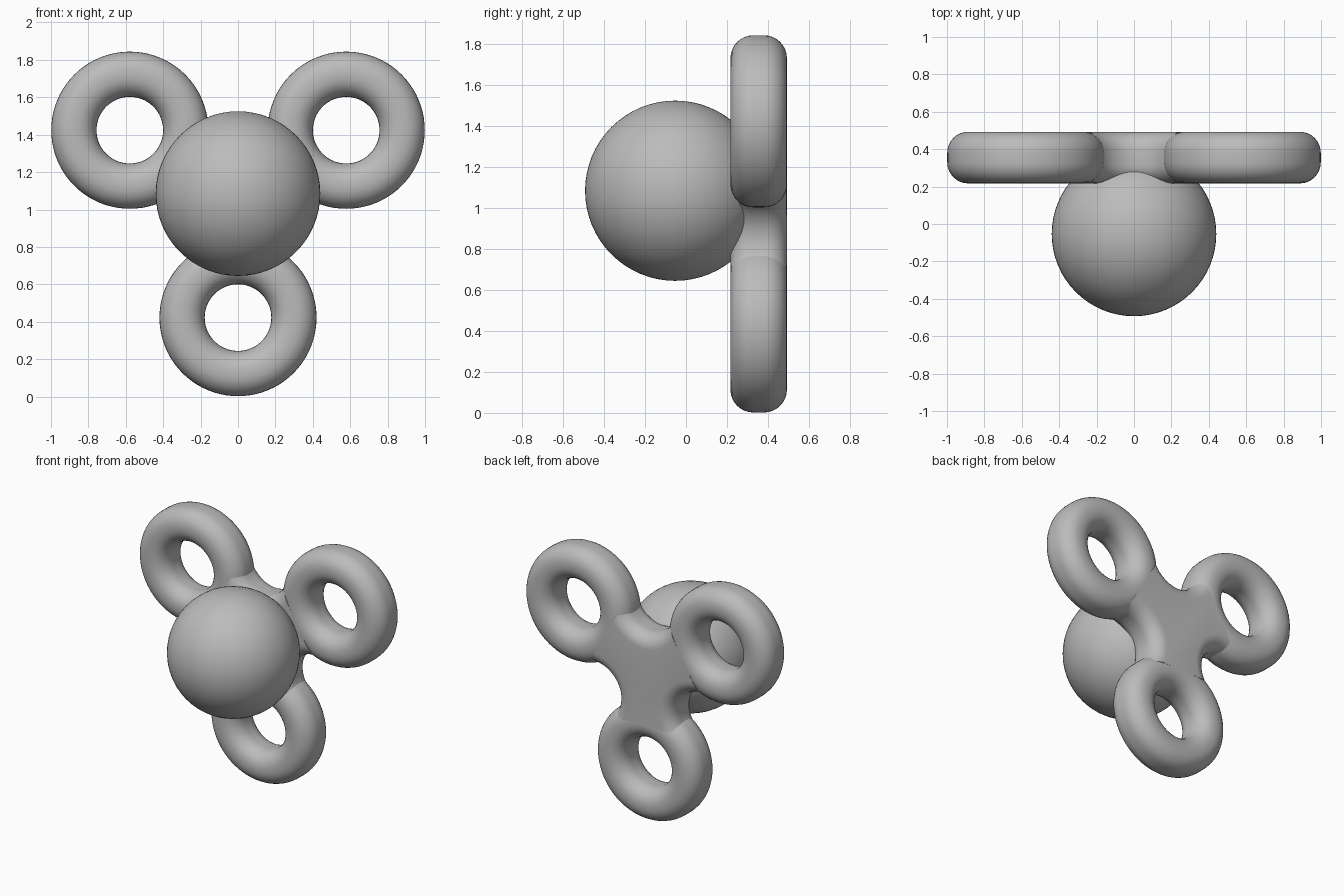
import bpy
import bmesh
from math import sin, cos, pi, sqrt, radians
from mathutils import Vector, Matrix

if "Cube" in bpy.data.objects:
    bpy.data.objects.remove(bpy.data.objects["Cube"], do_unlink=True)

HUB_Z = 1.09           # height of the centre
FRONT, BACK = 0.217, 0.493
ARM = 0.668            # centre to ring centre

grey = bpy.data.materials.new("grey")
grey.use_nodes = True
colour = (0.5, 0.5, 0.5, 1)
grey.diffuse_color = colour
grey.node_tree.nodes["Principled BSDF"].inputs["Base Color"].default_value = colour


def finish(name, bm, angle):
    bmesh.ops.recalc_face_normals(bm, faces=bm.faces[:])
    mesh = bpy.data.meshes.new(name)
    bm.to_mesh(mesh)
    bm.free()
    mesh.materials.append(grey)
    obj = bpy.data.objects.new(name, mesh)
    bpy.context.collection.objects.link(obj)
    bpy.ops.object.select_all(action='DESELECT')
    bpy.context.view_layer.objects.active = obj
    obj.select_set(True)
    bpy.ops.object.shade_smooth_by_angle(angle=radians(angle))


def bridge(bm, a, b):
    for i in range(len(a)):
        j = (i + 1) % len(a)
        bm.faces.new((a[i], a[j], b[j], b[i]))


# Ball
bm = bmesh.new()
bmesh.ops.create_uvsphere(bm, u_segments=64, v_segments=32, radius=0.44,
                          matrix=Matrix.Translation((0, -0.053, HUB_Z - 0.005)))
finish("ball", bm, 40)


# Rings: a rounded rectangle swept around the y axis
def ring(name, angle):
    centre = Vector((ARM * cos(angle), (FRONT + BACK) / 2, HUB_Z + ARM * sin(angle)))
    middle, half_w, half_d, corner = 0.299, 0.121, (BACK - FRONT) / 2, 0.112
    section = []
    for quarter, (sx, sy) in enumerate([(1, 1), (-1, 1), (-1, -1), (1, -1)]):
        for k in range(9):
            t = (quarter + k / 8) * pi / 2
            section.append((middle + sx * (half_w - corner) + corner * cos(t),
                            sy * (half_d - corner) + corner * sin(t)))
    bm = bmesh.new()
    loops = []
    for s in range(80):
        a = 2 * pi * s / 80
        loops.append([bm.verts.new(centre + Vector((r * cos(a), d, r * sin(a))))
                      for r, d in section])
    for s in range(80):
        bridge(bm, loops[s], loops[(s + 1) % 80])
    finish(name, bm, 40)


ring("left_ring", radians(30))
ring("right_ring", radians(150))
ring("lower_ring", radians(270))


# Hub plate: three concave sides with rounded rims, ends buried in the rings
def outline(inset):
    reach, scoop, end = 0.49, 0.2 + inset, 0.372
    points = []
    # angle at which a scooped side meets the straight end of an arm
    drop = end - reach / 2
    limit = pi / 6 + math_asin(drop / scoop)
    for side in range(3):
        facing = radians(90 + 120 * side)
        centre = Vector((reach * cos(facing), 0, reach * sin(facing)))
        for k in range(25):
            a = facing + pi + limit * (1 - k / 12)
            points.append(centre + Vector((scoop * cos(a), 0, scoop * sin(a))))
    return points


def math_asin(x):
    from math import asin
    return asin(x)


bm = bmesh.new()
rim = 0.1
layers = []
for k in range(9):
    t = k / 8 * pi / 2
    layers.append((rim * (1 - sin(t)), FRONT + rim * (1 - cos(t))))
layers += [(inset, FRONT + BACK - y) for inset, y in reversed(layers)]
loops = [[bm.verts.new(p + Vector((0, y, HUB_Z))) for p in outline(inset)]
         for inset, y in layers]
for a, b in zip(loops, loops[1:]):
    bridge(bm, a, b)
bm.faces.new(loops[0])
bm.faces.new(loops[-1])
finish("hub_plate", bm, 40)
